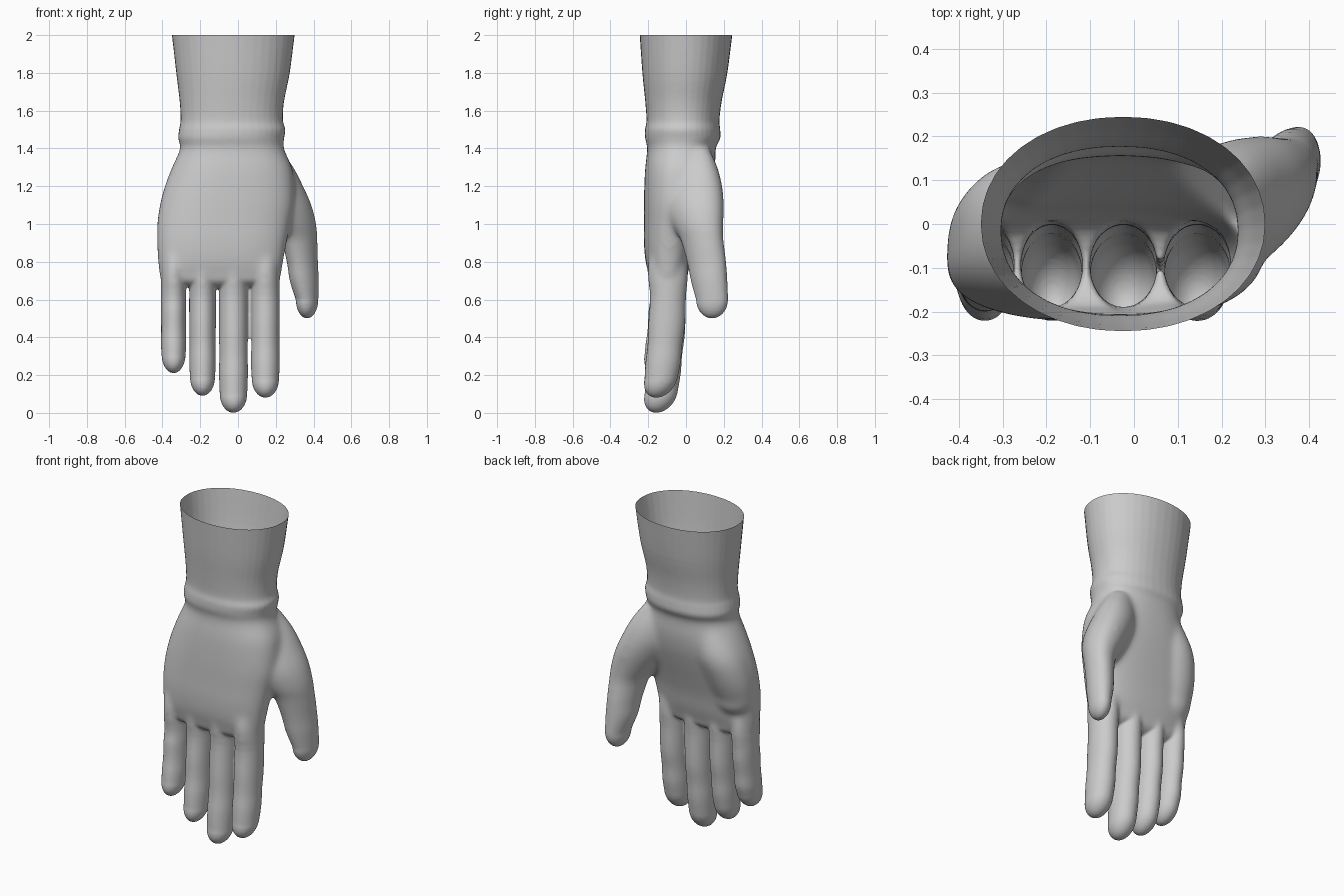
import bpy, bmesh, math

if "Cube" in bpy.data.objects:
    bpy.data.objects.remove(bpy.data.objects["Cube"])

SEG = 40
STEPS = 4
bm = bmesh.new()


def ring(row, skew, n):
    """Horizontal super-ellipse that fills the given x and y extents."""
    z, x0, x1, y0, y1 = row
    cx, cy, rx, ry = (x0 + x1) / 2, (y0 + y1) / 2, (x1 - x0) / 2, (y1 - y0) / 2
    pts = []
    for i in range(SEG):
        a = 2 * math.pi * i / SEG
        c, s = math.cos(a), math.sin(a + skew)
        px = math.copysign(abs(c) ** (2 / n), c)
        py = math.copysign(abs(s) ** (2 / n), s)
        pts.append(bm.verts.new((cx + rx * px, cy + ry * py, z)))
    return pts


def spline(rows):
    """Smooth curve through the rows."""
    out = []
    for i in range(len(rows) - 1):
        p = [rows[max(i - 1, 0)], rows[i], rows[i + 1], rows[min(i + 2, len(rows) - 1)]]
        for k in range(STEPS):
            t = k / STEPS
            w = (-.5 * t + t * t - .5 * t ** 3, 1 - 2.5 * t * t + 1.5 * t ** 3,
                 .5 * t + 2 * t * t - 1.5 * t ** 3, -.5 * t * t + .5 * t ** 3)
            out.append(tuple(sum(w[j] * p[j][c] for j in range(4)) for c in range(5)))
    return out + [rows[-1]]


def loft(rows, tip_z, tip_dy=0.0, skew=(0, 0), n=(2, 2)):
    """Closed solid through rows (top to bottom), rounded off down to tip_z."""
    z, x0, x1, y0, y1 = rows[-1]
    rows = spline(rows)
    for k in range(1, 8):
        a = math.pi / 2 * k / 7.4
        s, d = math.cos(a), tip_dy * math.sin(a)
        cx, cy = (x0 + x1) / 2, (y0 + y1) / 2 + d
        rx, ry = (x1 - x0) / 2 * s, (y1 - y0) / 2 * s
        rows.append((z + (tip_z - z) * math.sin(a), cx - rx, cx + rx, cy - ry, cy + ry))
    rings = []
    for i, r in enumerate(rows):
        f = i / (len(rows) - 1)
        rings.append(ring(r, skew[0] + (skew[1] - skew[0]) * f, n[0] + (n[1] - n[0]) * f))
    for r0, r1 in zip(rings, rings[1:]):
        for i in range(SEG):
            j = (i + 1) % SEG
            bm.faces.new((r0[i], r1[i], r1[j], r0[j]))
    bm.faces.new(rings[0])
    bm.faces.new(rings[-1][::-1])


# Cuff, wrist band and palm: (z, left, right, back of hand, palm side)
loft([
    (2.08, -.362, .312, -.252, .256),
    (2.00, -.350, .300, -.245, .245),
    (1.80, -.327, .274, -.231, .219),
    (1.65, -.309, .244, -.216, .189),
    (1.55, -.304, .238, -.209, .177),
    (1.50, -.312, .251, -.217, .181),
    (1.45, -.317, .244, -.216, .181),
    (1.40, -.306, .243, -.205, .157),
    (1.30, -.350, .286, -.216, .155),
    (1.20, -.388, .300, -.221, .140),
    (1.10, -.414, .298, -.223, .112),
    (1.00, -.428, .278, -.223, .080),
    (0.90, -.429, .257, -.223, .050),
    (0.80, -.424, .240, -.214, .028),
    (0.73, -.416, .228, -.196, .006),
], .655, n=(2.05, 2.6))

# Fleshy heel of the palm on the little finger side
loft([
    (1.36, -.300, -.08, -.10, .125),
    (1.20, -.385, -.10, -.13, .148),
    (1.05, -.422, -.14, -.15, .110),
    (0.92, -.427, -.17, -.17, .058),
], .80)

# Fingers: centre x, half width, tip height
for cx, r, tip in [(-.341, .067, .210), (-.188, .070, .090),
                   (-.024, .0765, .000), (.145, .076, .080)]:
    L = .86 - tip
    loft([
        (.94, cx - r * .7, cx + r * .7, -.16, -.03),
        (.78, cx - r * .97, cx + r * .97, -.203, .010),
        (.62, cx - r, cx + r, -.190, .000),
        (tip + L * .50, cx - r, cx + r, -.199, -.005),
        (tip + L * .36, cx - r * .98, cx + r * .98, -.203, -.020),
        (tip + L * .24, cx - r, cx + r, -.214, -.028),
        (tip + .10, cx - r * .95, cx + r * .95, -.219, -.046),
    ], tip, tip_dy=-.025)

# Thumb and the muscle at its base
loft([
    (1.40, .02, .225, -.08, .125),
    (1.30, .00, .295, -.12, .168),
    (1.20, .02, .346, -.14, .193),
    (1.10, .08, .390, -.13, .202),
    (1.00, .16, .415, -.08, .199),
    (0.92, .225, .420, -.03, .198),
    (0.80, .258, .423, .005, .212),
    (0.70, .274, .427, .026, .219),
    (0.60, .306, .425, .053, .223),
], .500, skew=(.45, .12))

# Merge the solids into one skin
bmesh.ops.recalc_face_normals(bm, faces=bm.faces)
mesh = bpy.data.meshes.new("glove")
bm.to_mesh(mesh)
bm.free()
glove = bpy.data.objects.new("glove", mesh)
bpy.context.collection.objects.link(glove)
bpy.context.view_layer.objects.active = glove
glove.select_set(True)
remesh = glove.modifiers.new("skin", 'REMESH')
remesh.mode = 'VOXEL'
remesh.voxel_size = .0072
bpy.ops.object.modifier_apply(modifier="skin")

# Blend the palm strongly, the fingers, free thumb and cuff only lightly
palm = glove.vertex_groups.new(name="palm")
for v in glove.data.vertices:
    x, y, z = v.co
    w = min(1, max(0, (z - .69) / .08)) * min(1, max(0, (1.47 - z) / .10))
    if x > .25:
        w *= min(1, max(.1, (z - .86) / .14))
    palm.add([v.index], w, 'REPLACE')
for name, group, count in [("blend", "palm", 90), ("soften", "", 6)]:
    mod = glove.modifiers.new(name, 'SMOOTH')
    mod.factor = .5
    mod.iterations = count
    mod.vertex_group = group
    bpy.ops.object.modifier_apply(modifier=name)

# Cut the cuff open at the top
bm = bmesh.new()
bm.from_mesh(glove.data)
bmesh.ops.bisect_plane(bm, geom=bm.verts[:] + bm.edges[:] + bm.faces[:],
                       plane_co=(0, 0, 2), plane_no=(0, 0, 1), clear_outer=True)
bm.to_mesh(glove.data)
bm.free()

grey = bpy.data.materials.new("light grey")
grey.diffuse_color = (.6, .6, .6, 1)
grey.use_nodes = True
grey.node_tree.nodes["Principled BSDF"].inputs["Base Color"].default_value = grey.diffuse_color
glove.data.materials.clear()
glove.data.materials.append(grey)
bpy.ops.object.shade_smooth_by_angle(angle=math.radians(60))
